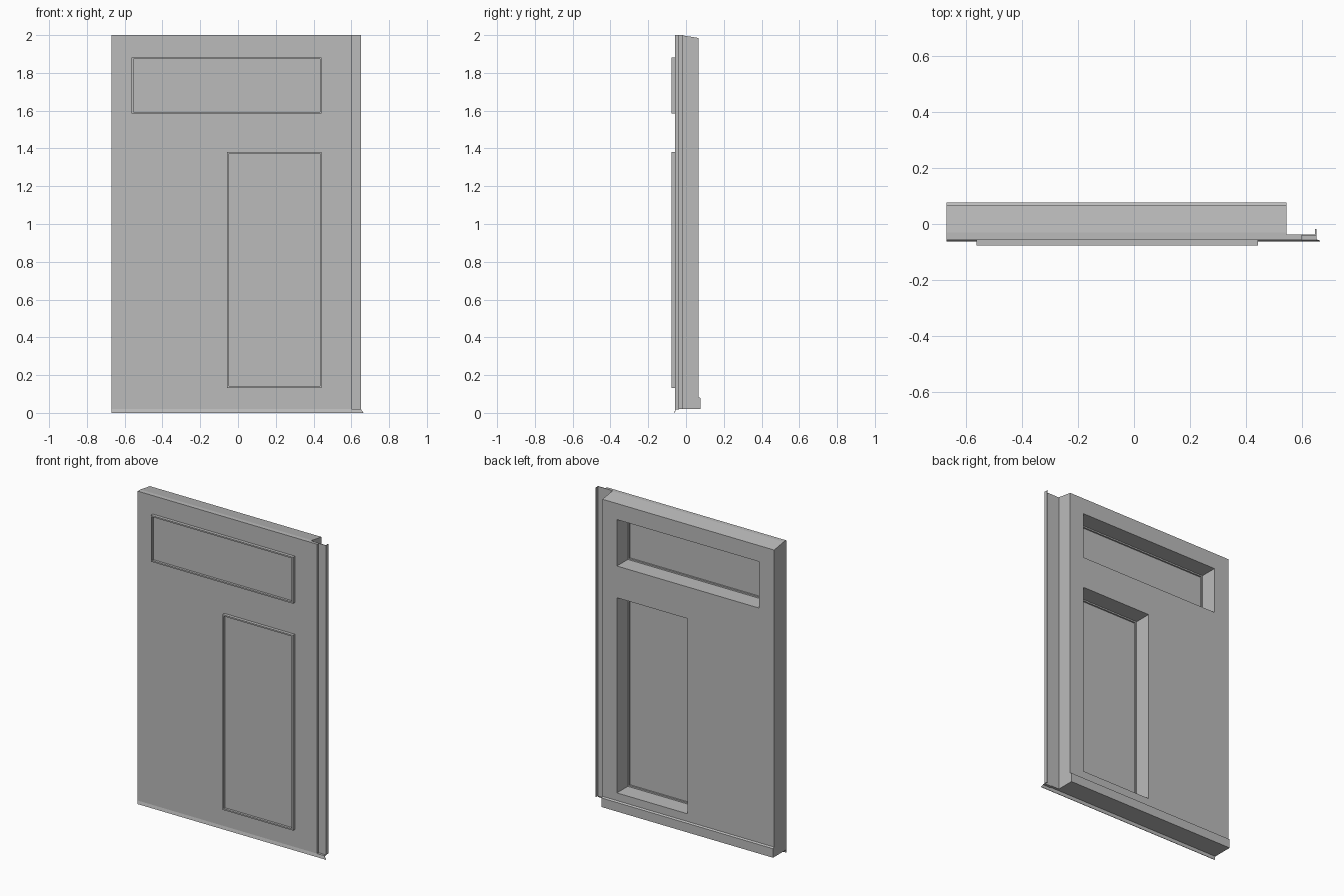
import bpy
import bmesh
from mathutils import Vector

if "Cube" in bpy.data.objects:
    bpy.data.objects.remove(bpy.data.objects["Cube"])

grey = bpy.data.materials.new("plain_grey")
grey.use_nodes = True
colour = (0.5, 0.5, 0.5, 1)
grey.diffuse_color = colour
grey.node_tree.nodes["Principled BSDF"].inputs["Base Color"].default_value = colour

LEFT, RIGHT = -0.67, 0.545      # ends of the thick wall
FRONT, BACK = -0.057, 0.066
BASE, TOP = 0.02, 2.0


def prism(name, points, offset):
    """Extrude a flat polygon by an offset."""
    bm = bmesh.new()
    face = bm.faces.new([bm.verts.new(p) for p in points])
    ext = bmesh.ops.extrude_face_region(bm, geom=[face])
    verts = [v for v in ext["geom"] if isinstance(v, bmesh.types.BMVert)]
    bmesh.ops.translate(bm, verts=verts, vec=Vector(offset))
    bmesh.ops.recalc_face_normals(bm, faces=bm.faces)
    mesh = bpy.data.meshes.new(name)
    bm.to_mesh(mesh)
    bm.free()
    mesh.materials.append(grey)
    obj = bpy.data.objects.new(name, mesh)
    bpy.context.collection.objects.link(obj)
    return obj


def box(name, x0, x1, y0, y1, z0, z1):
    corners = [(x0, y0, z0), (x1, y0, z0), (x1, y0, z1), (x0, y0, z1)]
    return prism(name, corners, (0, y1 - y0, 0))


def cut(target, cutter):
    mod = target.modifiers.new("opening", "BOOLEAN")
    mod.operation = "DIFFERENCE"
    mod.solver = "EXACT"
    mod.object = cutter
    bpy.context.view_layer.objects.active = target
    bpy.ops.object.modifier_apply(modifier=mod.name)
    bpy.data.objects.remove(cutter)


# Thick wall with sloping top and a kick strip along the back
section = [(FRONT, BASE), (0.077, BASE), (0.077, 0.078), (BACK, 0.084),
           (BACK, 1.985), (-0.03, TOP), (FRONT, TOP)]
wall = prism("wall", [(LEFT, y, z) for y, z in section], (RIGHT - LEFT, 0, 0))

# Windows: opening, raised frame and recessed pane
windows = {"upper": (-0.563, 0.443, 1.585, 1.882),
           "lower": (-0.057, 0.443, 0.133, 1.382)}
rim = 0.009
for name, (x0, x1, z0, z1) in windows.items():
    cut(wall, box("cutter", x0, x1, -0.2, 0.2, z0, z1))
    inner = (x0 + rim, x1 - rim, z0 + rim, z1 - rim)
    frame = box(name + "_window_frame", x0, x1, -0.077, -0.044, z0, z1)
    cut(frame, box("cutter", inner[0], inner[1], -0.2, 0.2, inner[2], inner[3]))
    box(name + "_window_pane", inner[0], inner[1], -0.062, -0.054, inner[2], inner[3])

# Side flange: front sheet, recessed strip and a thin lip turned back
plan = [(RIGHT, FRONT), (0.6, FRONT), (0.6, -0.042), (0.652, -0.042),
        (0.652, -0.017), (0.648, -0.017), (0.648, -0.038), (RIGHT, -0.038)]
prism("side_flange", [(x, y, BASE) for x, y in plan], (0, 0, TOP - BASE))

# Drip edge below the front, flaring outward at the side
drip = [(LEFT, FRONT, BASE), (0.65, FRONT, BASE), (0.665, -0.062, 0), (LEFT, -0.062, 0)]
prism("drip_edge", drip, (0, 0.003, 0))
box("drip_ledge", 0.6, 0.652, FRONT, -0.038, BASE - 0.003, BASE)
